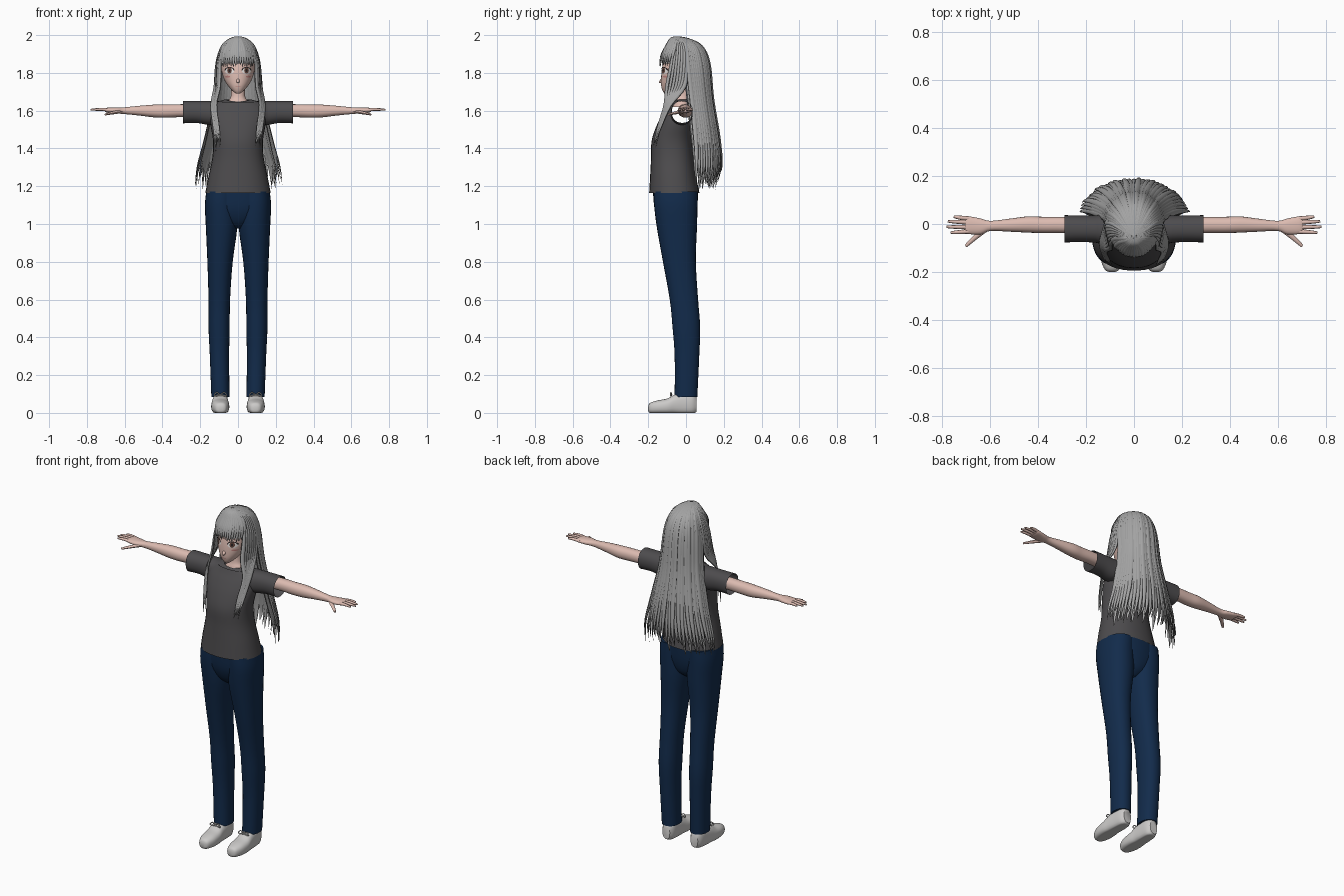
import bpy, bmesh, math, random
from mathutils import Vector

random.seed(4)
if "Cube" in bpy.data.objects:
    bpy.data.objects.remove(bpy.data.objects["Cube"], do_unlink=True)


def material(name, r, g, b):
    mat = bpy.data.materials.new(name)
    mat.use_nodes = True
    mat.diffuse_color = (r, g, b, 1)
    bsdf = mat.node_tree.nodes["Principled BSDF"]
    bsdf.inputs["Base Color"].default_value = (r, g, b, 1)
    bsdf.inputs["Roughness"].default_value = 0.8
    return mat


SKIN = material("skin", 0.72, 0.5, 0.44)
HAIR = material("hair grey", 0.37, 0.37, 0.37)
STREAK = material("hair dark edge", 0.06, 0.06, 0.06)
SHIRT = material("shirt charcoal", 0.075, 0.072, 0.076)
DENIM = material("denim blue", 0.006, 0.024, 0.07)
SHOE = material("shoe white", 0.6, 0.59, 0.58)
WHITE = material("eye white", 0.8, 0.76, 0.74)
IRIS = material("iris brown", 0.13, 0.06, 0.045)
LASH = material("lash dark", 0.02, 0.015, 0.015)
BLUSH = material("blush pink", 0.55, 0.24, 0.22)
made = []


def finish(name, bm, *mats):
    bmesh.ops.recalc_face_normals(bm, faces=bm.faces)
    mesh = bpy.data.meshes.new(name)
    bm.to_mesh(mesh)
    bm.free()
    for mat in mats:
        mesh.materials.append(mat)
    obj = bpy.data.objects.new(name, mesh)
    bpy.context.collection.objects.link(obj)
    made.append(obj)
    return obj


def spline(rows, n=4):
    """Resample control rows with a Catmull-Rom spline."""
    out = []
    for i in range(len(rows) - 1):
        quad = [rows[min(max(i + k, 0), len(rows) - 1)] for k in (-1, 0, 1, 2)]
        for j in range(n):
            t = j / n
            out.append(tuple(
                0.5 * (2 * b + (c - a) * t + (2 * a - 5 * b + 4 * c - d) * t * t
                       + (3 * b - a - 3 * c + d) * t ** 3) for a, b, c, d in zip(*quad)))
    return out + [tuple(rows[-1])]


def skin_rings(bm, rings, dark=()):
    n = len(rings[0])
    for r0, r1 in zip(rings, rings[1:]):
        for k in range(n):
            face = bm.faces.new((r0[k], r0[(k + 1) % n], r1[(k + 1) % n], r1[k]))
            face.material_index = int(k in dark)
    bm.faces.new(rings[0])
    bm.faces.new(rings[-1])


def loft(bm, rows, axis="z", side=1, n=28, p=2.2, floor=-1):
    """Rows are (position, centre u, radius u, centre v, radius v)."""
    rings = []
    for t, cu, ru, cv, rv in spline(rows):
        ring = []
        for k in range(n):
            c, s = math.cos(math.tau * k / n), math.sin(math.tau * k / n)
            u = cu + ru * math.copysign(abs(c) ** (2 / p), c)
            v = cv + rv * math.copysign(abs(s) ** (2 / p), s)
            x, y, z = {"x": (t, u, v), "y": (u, t, v), "z": (u, v, t)}[axis]
            ring.append(bm.verts.new((side * x, y, max(z, floor))))
        rings.append(ring)
    skin_rings(bm, rings)


ROUND = [(math.cos(a * math.tau / 8), math.sin(a * math.tau / 8)) for a in range(8)]
LOCK = [(-1, 0), (-0.72, 0.6), (0, 1), (0.72, 0.6), (1, 0), (0, -0.6)]


def sweep(bm, path, width, thick, section, taper, hint, dark=()):
    pts = [Vector(p) for p in spline(path)]
    rings, last = [], len(pts) - 1
    for i, p in enumerate(pts):
        tangent = (pts[min(i + 1, last)] - pts[max(i - 1, 0)]).normalized()
        normal = hint(p)
        normal = (normal - tangent * normal.dot(tangent)).normalized()
        across = tangent.cross(normal)
        f = taper(i / last)
        rings.append([bm.verts.new(p + across * (a * width * f) + normal * (b * thick * f))
                      for a, b in section])
    skin_rings(bm, rings, dark)


def up(p):
    return Vector((0, 0, 1))


# Shirt: torso and sleeves joined into one shell, then opened at the hems
bm = bmesh.new()
loft(bm, [(1.165, 0, .173, -.062, .133), (1.25, 0, .157, -.068, .122),
          (1.35, 0, .136, -.073, .112), (1.44, 0, .132, -.075, .107),
          (1.52, 0, .145, -.06, .096), (1.58, 0, .15, -.043, .083),
          (1.62, 0, .138, -.033, .068), (1.65, 0, .1, -.028, .056),
          (1.66, 0, .062, -.026, .046)])
shirt = finish("shirt", bm, SHIRT)
bm = bmesh.new()
half = [(.12, -.022, .06, 1.588, .062), (.16, -.021, .057, 1.588, .063),
        (.22, -.02, .055, 1.593, .058), (.29, -.02, .057, 1.592, .059)]
loft(bm, [(-r[0],) + r[1:] for r in reversed(half)] + half, "x")
sleeves = finish("sleeve_helper", bm, SHIRT)
union = shirt.modifiers.new("join", "BOOLEAN")
union.operation, union.object, union.solver = "UNION", sleeves, "EXACT"
joined = bpy.data.meshes.new_from_object(
    shirt.evaluated_get(bpy.context.evaluated_depsgraph_get()))
shirt.modifiers.clear()
shirt.data = joined
made.remove(sleeves)
bpy.data.objects.remove(sleeves)
bm = bmesh.new()
bm.from_mesh(joined)
caps = []
for f in bm.faces:
    c, nrm = f.calc_center_median(), f.normal
    if (abs(c.x) > .2895 and abs(nrm.x) > .9) or c.z > 1.6597 or c.z < 1.1652:
        caps.append(f)
bmesh.ops.delete(bm, geom=caps, context="FACES")
for v in bm.verts:
    if v.co.z > 1.645 and abs(v.co.x) < .09:
        v.co.z += .25 * min(0, v.co.y + .03)
bm.to_mesh(joined)
bm.free()

# Jeans: two legs and a pelvis between them
bm = bmesh.new()
for side in (1, -1):
    loft(bm, [(.085, .093, .048, .0, .06), (.3, .098, .051, .005, .065),
              (.45, .1, .056, .002, .073), (.6, .099, .057, -.011, .075),
              (.8, .095, .067, -.035, .087), (.98, .087, .083, -.048, .106),
              (1.1, .09, .085, -.054, .115), (1.172, .085, .083, -.055, .116)], side=side)
loft(bm, [(.975, 0, .03, -.05, .05), (1.01, 0, .09, -.05, .088),
          (1.08, 0, .16, -.054, .112), (1.174, 0, .166, -.055, .12)])
finish("jeans", bm, DENIM)

# Shoes with lace bows, arms and hands
HEAD_ROWS = [(1.69, 0, .01, -.1, .014), (1.705, 0, .03, -.088, .036),
             (1.73, 0, .052, -.067, .064), (1.76, 0, .071, -.046, .086),
             (1.8, 0, .085, -.025, .105), (1.84, 0, .09, -.012, .112),
             (1.88, 0, .088, -.006, .108), (1.93, 0, .068, -.002, .085),
             (1.97, 0, .03, -.01, .04)]
for side, label in ((1, "left"), (-1, "right")):
    bm = bmesh.new()
    loft(bm, [(-.2, .092, .012, .022, .012), (-.19, .092, .03, .026, .027),
              (-.15, .093, .045, .03, .036), (-.1, .094, .048, .034, .042),
              (-.06, .094, .044, .044, .053), (-.02, .093, .041, .048, .06),
              (.03, .092, .037, .05, .06), (.055, .092, .024, .045, .04)],
         "y", side, 24, 2.5, 0)
    for s in (-1, 1):
        loop = [(side * .093, -.075, .095), (side * .093 + s * .02, -.08, .108),
                (side * .093 + s * .032, -.082, .092), (side * .093, -.077, .092)]
        sweep(bm, loop, .003, .003, ROUND, lambda t: 1, lambda p: Vector((0, 1, 0)))
    finish(label + "_shoe", bm, SHOE)

    bm = bmesh.new()
    loft(bm, [(.2, -.008, .035, 1.6, .034), (.3, -.004, .034, 1.6, .034),
              (.38, -.004, .034, 1.598, .035), (.44, -.002, .034, 1.598, .034),
              (.52, -.005, .027, 1.6, .026), (.6, -.008, .021, 1.6, .018),
              (.64, -.01, .033, 1.601, .016), (.69, -.005, .037, 1.603, .013),
              (.705, -.004, .033, 1.603, .009)], "x", side, 20)
    tips = [(-.031, .765, -.036), (-.013, .782, -.012), (.006, .777, .011), (.022, .752, .031)]
    for y0, x1, y1 in tips:
        path = [(side * .68, y0, 1.603), (side * .72, y0 * .6 + y1 * .4, 1.607),
                (side * x1, y1, 1.605)]
        sweep(bm, path, .0095, .0085, ROUND, lambda t: 1 - .5 * t ** 3, up)
    thumb = [(side * .62, -.02, 1.597), (side * .665, -.058, 1.588), (side * .702, -.092, 1.58)]
    sweep(bm, thumb, .014, .011, ROUND, lambda t: 1 - .55 * t, up)
    finish(label + "_arm", bm, SKIN)

# Head, neck and nose
bm = bmesh.new()
loft(bm, HEAD_ROWS, n=36)
loft(bm, [(1.62, 0, .064, -.026, .046), (1.65, 0, .052, -.024, .04),
          (1.68, 0, .037, -.018, .037), (1.76, 0, .038, -.012, .038)])
loft(bm, [(-.12, 0, .012, 1.762, .016), (-.135, 0, .008, 1.756, .01),
          (-.144, 0, .002, 1.75, .003)], "y", n=12)
finish("head", bm, SKIN)
head = spline(HEAD_ROWS)


def face_y(x, z):
    """Front surface of the face at x, z."""
    for a, b in zip(head, head[1:]):
        if a[0] <= z <= b[0]:
            f = (z - a[0]) / (b[0] - a[0])
            rx, cy, ry = (a[k] + (b[k] - a[k]) * f for k in (2, 3, 4))
            return cy - ry * max(0, 1 - abs(x / rx) ** 2.2) ** (1 / 2.2)
    return -.12


def decal(name, cx, cz, w, h, mat, lift, inner=.02, start=0, end=360):
    """Thin painted plate that follows the face."""
    bm = bmesh.new()
    rings = []
    for i in range(25):
        a = math.radians(start + (end - start) * i / 24)
        ring = []
        for j in range(4):
            r = inner + (1 - inner) * j / 3
            x, z = cx + w * r * math.cos(a), cz + h * r * math.sin(a)
            ring.append(bm.verts.new((x, face_y(x, z) - lift, z)))
        rings.append(ring)
    for r0, r1 in zip(rings, rings[1:]):
        for j in range(3):
            bm.faces.new((r0[j], r0[j + 1], r1[j + 1], r1[j]))
    finish(name, bm, mat)


# Painted face
for side, label in ((1, "left"), (-1, "right")):
    x = side * .045
    decal(label + "_eye_white", x, 1.811, .024, .017, WHITE, .002)
    decal(label + "_iris", x, 1.812, .012, .016, IRIS, .0035)
    decal(label + "_pupil", x, 1.813, .005, .008, LASH, .0045)
    decal(label + "_lash", x, 1.811, .027, .021, LASH, .005, .78, 5, 175)
    decal(label + "_cheek", side * .055, 1.78, .014, .005, BLUSH, .002)
decal("mouth", 0, 1.732, .014, .006, BLUSH, .002, .6, 190, 350)

# Hair: outline rows are (height, radius x, centre y, radius y)
CROWN = [(1.992, .01, -.05, .01), (1.979, .045, -.034, .05),
         (1.94, .085, -.01, .094), (1.85, .112, -.005, .127)]
FALL = [(1.66, .13, .018, .122), (1.45, .178, .035, .14),
        (1.31, .22, .037, .152), (1.2, .235, .035, .135)]


def around(rows, angle, scale=1):
    return [(math.sin(angle) * rx * scale, cy + math.cos(angle) * ry * scale, z)
            for z, rx, cy, ry in rows]


def outward(p):
    return Vector((p.x, p.y, max(0, p.z - 1.85) * 1.5))


def lock(bm, path, width, thick):
    sweep(bm, path, width, thick, LOCK,
          lambda t: min(.25 + 2 * t, 1.3, .05 + 4 * (1 - t)), outward, (0, 3))


bm = bmesh.new()
loft(bm, [(z, 0, rx - .006, cy, ry - .006) for z, rx, cy, ry in reversed(CROWN)])
finish("hair_cap", bm, HAIR)

# Long back hair in two layers
bm = bmesh.new()
for scale, count, width in ((1, 31, .0125), (.9, 19, .022)):
    for i in range(count):
        angle = math.radians(-83 + 166 * i / (count - 1))
        rows = FALL[:-1] + [(random.uniform(1.18, 1.26),) + FALL[-1][1:]]
        lock(bm, around(CROWN + rows, angle, scale * random.uniform(.97, 1.015)), width, .007)
finish("back_hair", bm, HAIR, STREAK)

# Fringe across the forehead
bm = bmesh.new()
for i in range(19):
    angle = math.radians(122 + 116 * i / 18)
    tip = (random.uniform(1.83, 1.845), .108, -.008, .131)
    mid = (1.89, .106, -.006, .123)
    lock(bm, around(CROWN[:3] + [mid, tip], angle, random.uniform(1, 1.03)), .0105, .005)
finish("fringe", bm, HAIR, STREAK)

# Side locks falling in front of the shoulders
bm = bmesh.new()
for side in (1, -1):
    for i in range(7):
        k = i / 6
        path = around(CROWN, side * math.radians(86 + 38 * k), 1.01)
        path += [(side * (.121 - .022 * k), -.01 - .09 * k, 1.73),
                 (side * (.138 - .02 * k), -.085 - .025 * k, 1.63),
                 (side * (.128 - .025 * k), -.135 - .015 * k, 1.51),
                 (side * (.118 - .025 * k), -.158 - .015 * k, random.uniform(1.38, 1.44))]
        lock(bm, path, .01, .006)
finish("side_locks", bm, HAIR, STREAK)

# Smooth shading with sharp edges kept
bpy.ops.object.select_all(action="DESELECT")
for obj in made:
    obj.select_set(True)
bpy.context.view_layer.objects.active = made[0]
bpy.ops.object.shade_smooth_by_angle(angle=math.radians(50))
